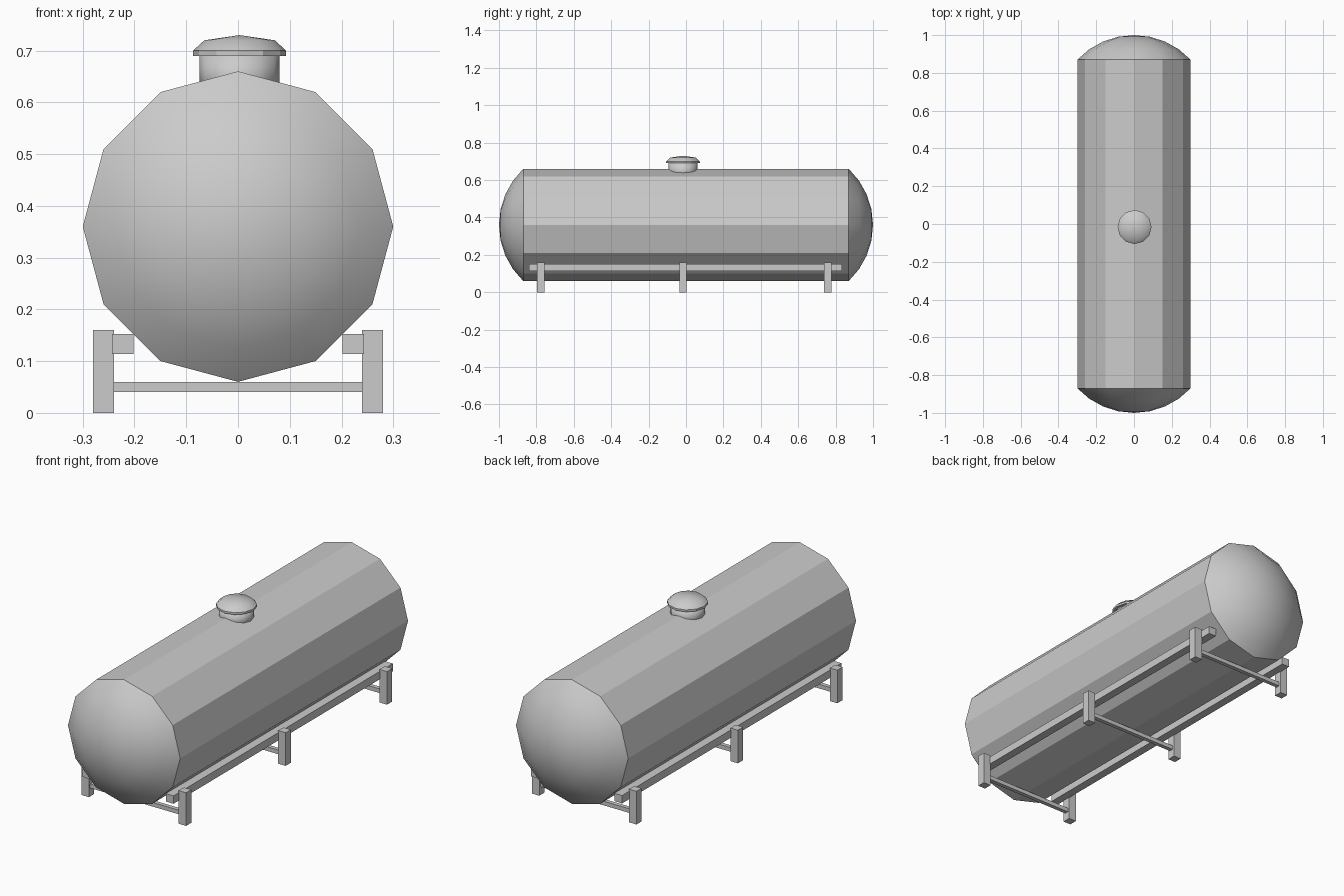
import bpy
import bmesh
from math import sin, cos, tau, asin, radians
from mathutils import Matrix

cube = bpy.data.objects.get("Cube")
if cube:
    bpy.data.objects.remove(cube)

grey = bpy.data.materials.new("light grey metal")
grey.use_nodes = True
grey.diffuse_color = (0.6, 0.6, 0.6, 1)
grey.node_tree.nodes["Principled BSDF"].inputs["Base Color"].default_value = (0.6, 0.6, 0.6, 1)

SIDES = 12
RADIUS, AXIS_Z = 0.3, 0.36
HALF_BODY, DOME = 0.87, 0.13


def finish(name, bm):
    bmesh.ops.recalc_face_normals(bm, faces=bm.faces)
    mesh = bpy.data.meshes.new(name)
    bm.to_mesh(mesh)
    bm.free()
    mesh.materials.append(grey)
    obj = bpy.data.objects.new(name, mesh)
    bpy.context.collection.objects.link(obj)
    return obj


def lathe(name, profile, matrix, sharp_rule):
    """Revolve (radius, height) points about z; radius 0 makes a pole."""
    bm = bmesh.new()
    rings = []
    for r, h in profile:
        n = SIDES if r else 1
        rings.append([bm.verts.new((r * cos(tau * i / SIDES), r * sin(tau * i / SIDES), h))
                      for i in range(n)])
    for a, b in zip(rings, rings[1:]):
        for i in range(SIDES):
            j = (i + 1) % SIDES
            quad = [a[i % len(a)], a[j % len(a)], b[j % len(b)], b[i % len(b)]]
            bm.faces.new(list(dict.fromkeys(quad)))
    bm.transform(matrix)
    for face in bm.faces:
        face.smooth = True
    for edge in bm.edges:
        edge.smooth = not sharp_rule(edge)
    return finish(name, bm)


def box(name, x, y, z):
    bm = bmesh.new()
    bmesh.ops.create_cube(bm, size=1)
    for v in bm.verts:
        for k, span in enumerate((x, y, z)):
            v.co[k] = span[0] if v.co[k] < 0 else span[1]
    return finish(name, bm)


# Tank shell with shallow domed ends
curve = (RADIUS ** 2 + DOME ** 2) / (2 * DOME)
rim = asin(RADIUS / curve)
dome = [(curve * sin(rim * t / 4), HALF_BODY + DOME - curve * (1 - cos(rim * t / 4)))
        for t in range(5)]
profile = [(r, -h) for r, h in dome] + dome[::-1]


def tank_crease(edge):
    a, b = (v.co for v in edge.verts)
    at_rim = all(abs(abs(p.y) - HALF_BODY) < 0.001 for p in (a, b))
    along_body = abs(a.y - b.y) > 1
    return at_rim or (along_body and a.x > 0.1)


lathe("tank", profile,
      Matrix.Translation((0, 0, AXIS_Z)) @ Matrix.Rotation(radians(90), 4, "X"), tank_crease)

# Filler neck and lid
hatch = Matrix.Translation((0.003, -0.016, 0))
lathe("filler_neck", [(0, 0.61), (0.077, 0.61), (0.077, 0.69), (0, 0.69)], hatch,
      lambda e: abs(e.verts[0].co.z - e.verts[1].co.z) > 0.01)
lathe("filler_lid", [(0, 0.69), (0.09, 0.69), (0.09, 0.7), (0.068, 0.72), (0, 0.73)], hatch,
      lambda e: all(v.co.z < 0.705 for v in e.verts))

# Support frame: side rails, legs and cross bars
for side, s in (("left", 1), ("right", -1)):
    box(f"{side}_rail", sorted((s * 0.202, s * 0.243)), (-0.84, 0.835), (0.114, 0.152))
for place, y in (("front", -0.776), ("middle", -0.016), ("back", 0.758)):
    for side, s in (("left", 1), ("right", -1)):
        box(f"{place}_{side}_leg", sorted((s * 0.24, s * 0.28)), (y - 0.02, y + 0.02), (0, 0.16))
    box(f"{place}_cross_bar", (-0.242, 0.242), (y - 0.01, y + 0.01), (0.04, 0.06))
